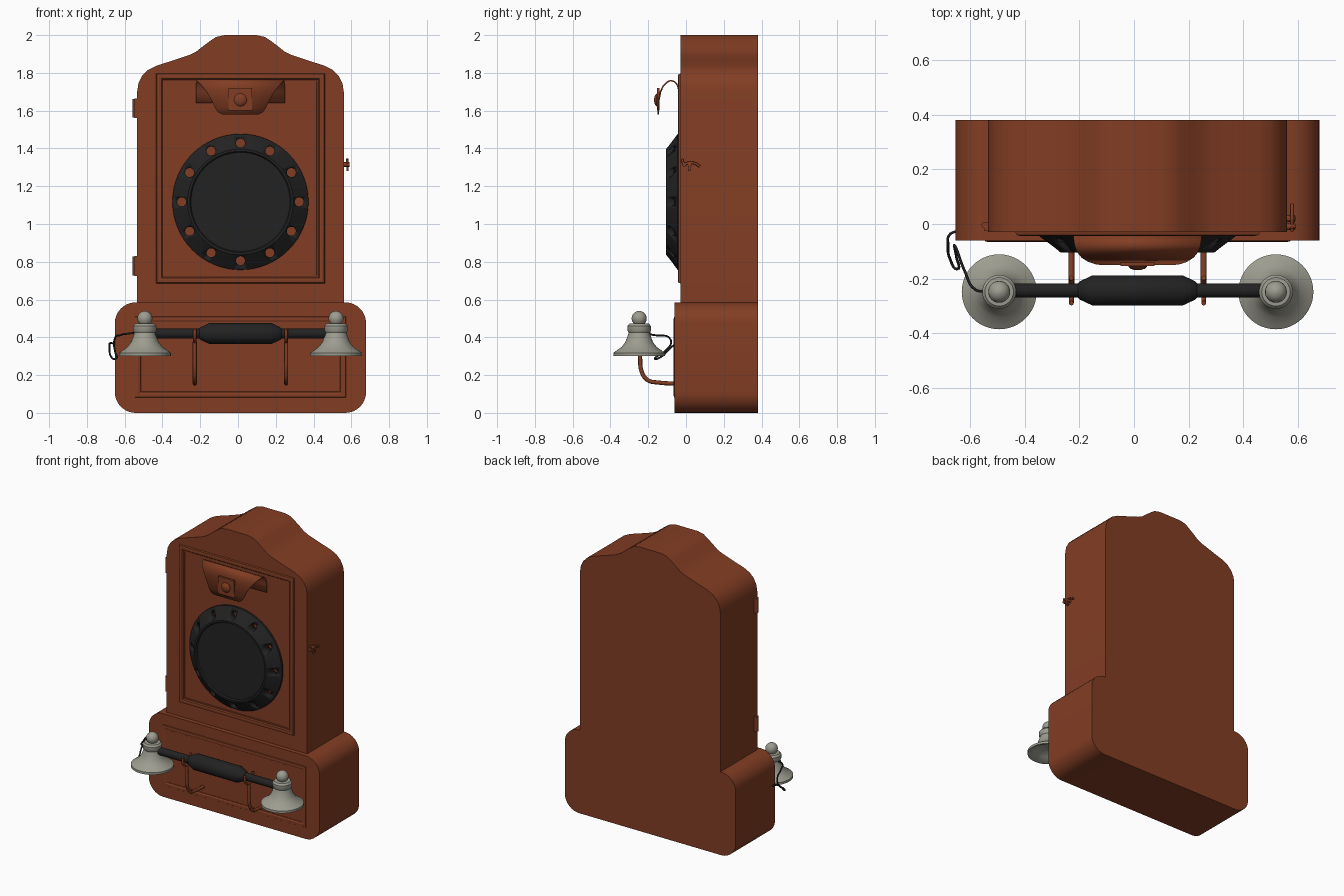
import bpy, bmesh, math
from mathutils import Vector

if "Cube" in bpy.data.objects:
    bpy.data.objects.remove(bpy.data.objects["Cube"])

CX = 0.013  # centre line of the cabinet


def material(name, rgb):
    m = bpy.data.materials.new(name)
    m.diffuse_color = (*rgb, 1)
    m.use_nodes = True
    m.node_tree.nodes["Principled BSDF"].inputs["Base Color"].default_value = m.diffuse_color
    return m


WOOD = material("red brown wood", (0.225, 0.047, 0.017))
BLACK = material("black", (0.016, 0.016, 0.016))
METAL = material("grey metal", (0.34, 0.335, 0.28))


def finish(name, bm, mat, angle=35):
    bmesh.ops.recalc_face_normals(bm, faces=bm.faces)
    me = bpy.data.meshes.new(name)
    bm.to_mesh(me)
    bm.free()
    me.materials.append(mat)
    ob = bpy.data.objects.new(name, me)
    bpy.context.collection.objects.link(ob)
    bpy.ops.object.select_all(action='DESELECT')
    ob.select_set(True)
    bpy.context.view_layer.objects.active = ob
    bpy.ops.object.shade_smooth_by_angle(angle=math.radians(angle))
    return ob


def prism(name, pts, y0, y1, mat):
    """Extrude an x/z outline along y."""
    bm = bmesh.new()
    face = bm.faces.new([bm.verts.new((x, y0, z)) for x, z in pts])
    new = bmesh.ops.extrude_face_region(bm, geom=[face])["geom"]
    bmesh.ops.translate(bm, vec=(0, y1 - y0, 0),
                        verts=[v for v in new if isinstance(v, bmesh.types.BMVert)])
    return finish(name, bm, mat)


def box(name, x0, x1, y0, y1, z0, z1, mat):
    return prism(name, [(x0, z0), (x1, z0), (x1, z1), (x0, z1)], y0, y1, mat)


def lathe(name, profile, centre, axis, mat, n=48, angle=35):
    """Spin (radius, distance) points about an axis through centre."""
    bm = bmesh.new()
    rot = Vector((0, 0, 1)).rotation_difference(Vector(axis)).to_matrix()
    c = Vector(centre)
    rings = []
    for r, h in profile:
        if r == 0:
            rings.append([bm.verts.new(c + rot @ Vector((0, 0, h)))] * n)
        else:
            rings.append([bm.verts.new(c + rot @ Vector((r * math.cos(2 * math.pi * i / n),
                          r * math.sin(2 * math.pi * i / n), h))) for i in range(n)])
    for a, b in zip(rings, rings[1:]):
        for i in range(n):
            j = (i + 1) % n
            bm.faces.new(list(dict.fromkeys((a[i], a[j], b[j], b[i]))))
    return finish(name, bm, mat, angle)


def rod(name, pts, radius, mat):
    """Round bar along a smooth path."""
    cu = bpy.data.curves.new(name, 'CURVE')
    cu.dimensions = '3D'
    cu.bevel_depth = radius
    cu.bevel_resolution = 2
    cu.resolution_u = 6
    cu.use_fill_caps = True
    sp = cu.splines.new('BEZIER')
    sp.bezier_points.add(len(pts) - 1)
    for bp, p in zip(sp.bezier_points, pts):
        bp.co = p
        bp.handle_left_type = bp.handle_right_type = 'AUTO'
    cu.materials.append(mat)
    ob = bpy.data.objects.new(name, cu)
    bpy.context.collection.objects.link(ob)
    return ob


def frame(name, hx, z0, z1, y, steps, mat):
    """Rectangular moulding; steps are (inset, height) pairs."""
    bm = bmesh.new()
    rings = [[bm.verts.new((CX + sx * (hx - i), y - h, z))
              for sx, z in ((-1, z0 + i), (1, z0 + i), (1, z1 - i), (-1, z1 - i))]
             for i, h in steps]
    for a, b in zip(rings, rings[1:]):
        for i in range(4):
            j = (i + 1) % 4
            bm.faces.new((a[i], a[j], b[j], b[i]))
    return finish(name, bm, mat, 20)


# Upper cabinet with a shaped crest
half = [(0.547, 0.57), (0.547, 1.70), (0.54, 1.745), (0.52, 1.785), (0.49, 1.815), (0.445, 1.838),
        (0.36, 1.865), (0.27, 1.895), (0.235, 1.912), (0.20, 1.94), (0.16, 1.97),
        (0.13, 1.99), (0.085, 2.0)]
prism("upper_cabinet", [(CX + x, z) for x, z in half] + [(CX - x, z) for x, z in reversed(half)],
      -0.03, 0.38, WOOD)

# Rounded base box
R, HX, TOP = 0.11, 0.665, 0.585
base = []
for cx, cz, a0 in ((HX - R, R, -90), (HX - R, TOP - R, 0), (-HX + R, TOP - R, 90), (-HX + R, R, 180)):
    for k in range(9):
        a = math.radians(a0 + k * 11.25)
        base.append((CX + cx + R * math.cos(a), cz + R * math.sin(a)))
prism("base_box", base, -0.06, 0.38, WOOD)

# Mouldings on the door and base
steps = [(0, -0.002), (0.004, 0.01), (0.016, 0.013), (0.028, 0.011), (0.034, 0.004), (0.042, 0.004), (0.044, -0.002)]
frame("door_moulding", 0.447, 0.685, 1.797, -0.03, steps, WOOD)
frame("base_moulding", 0.56, 0.08, 0.51, -0.06, [(i * 0.75, h * 0.4) for i, h in steps], WOOD)

# Dial ring pierced by twelve finger holes
ZD = 1.117
dial = lathe("dial_ring", [(0, 0.0), (0.36, 0.0), (0.36, 0.016), (0.28, 0.077), (0.268, 0.077),
             (0.262, 0.068), (0, 0.068)], (CX, -0.028, ZD), (0, -1, 0), BLACK, 64, 25)
bm = bmesh.new()
for i in range(12):
    a = i * math.pi / 6
    c = Vector((CX + 0.311 * math.cos(a), 0, ZD + 0.311 * math.sin(a)))
    ends = [[bm.verts.new(c + Vector((0.024 * math.cos(t * math.pi / 8), y, 0.024 * math.sin(t * math.pi / 8))))
             for t in range(16)] for y in (-0.2, 0.1)]
    bm.faces.new(ends[0])
    bm.faces.new(ends[1])
    for t in range(16):
        u = (t + 1) % 16
        bm.faces.new((ends[0][t], ends[0][u], ends[1][u], ends[1][t]))
cutter = finish("hole_cutter", bm, BLACK)
cutter.hide_render = True
mod = dial.modifiers.new("holes", 'BOOLEAN')
mod.operation = 'DIFFERENCE'
mod.solver = 'EXACT'
mod.object = cutter
bpy.ops.object.select_all(action='DESELECT')
bpy.context.view_layer.objects.active = dial
bpy.ops.object.modifier_apply(modifier="holes")
bpy.data.objects.remove(cutter)

# Curled sheet bracket above the dial: (half width, y, z) along its bend
bend = [(0.235, -0.034, 1.64), (0.235, -0.036, 1.70), (0.235, -0.045, 1.735), (0.233, -0.06, 1.753),
        (0.23, -0.08, 1.76), (0.222, -0.10, 1.752), (0.205, -0.12, 1.732), (0.18, -0.135, 1.70),
        (0.155, -0.143, 1.66), (0.135, -0.146, 1.615), (0.12, -0.146, 1.592), (0.095, -0.146, 1.58)]
bm = bmesh.new()
rows = [[bm.verts.new((CX + s * w, y, z)) for s in (-1, 1)] for w, y, z in bend]
for a, b in zip(rows, rows[1:]):
    bm.faces.new((a[0], a[1], b[1], b[0]))
sheet = finish("curled_bracket", bm, WOOD)
sol = sheet.modifiers.new("thickness", 'SOLIDIFY')
sol.thickness = 0.008
sol.offset = 0
box("bracket_plate", CX - 0.062, CX + 0.062, -0.153, -0.14, 1.60, 1.72, WOOD)
lathe("bracket_knob", [(0.034, 0), (0.034, 0.008), (0.026, 0.016), (0.012, 0.02), (0, 0.021)],
      (CX, -0.148, 1.657), (0, -1, 0), WOOD, 20)

# Handset bar with a thick grip
YB, ZB = -0.243, 0.42
lathe("handset_bar", [(0, -0.48), (0.026, -0.48), (0.026, -0.218), (0.034, -0.21), (0.055, -0.165),
      (0.055, 0.165), (0.034, 0.21), (0.026, 0.218), (0.026, 0.48), (0, 0.48)],
      (CX, YB, ZB), (1, 0, 0), BLACK, 32)

# Bell cups at both ends, hollow underneath
bell = [(0, 0.35), (0.05, 0.345), (0.085, 0.325), (0.125, 0.302), (0.137, 0.302), (0.137, 0.318),
        (0.122, 0.328), (0.092, 0.35), (0.073, 0.375), (0.06, 0.41), (0.056, 0.425), (0.062, 0.435),
        (0.062, 0.46), (0.052, 0.472), (0.03, 0.474)]
bell += [(0.04 * math.cos(math.radians(a)), 0.5 + 0.04 * math.sin(math.radians(a))) for a in range(-40, 81, 20)]
bell.append((0, 0.54))
for side, s in (("left", -1), ("right", 1)):
    lathe(side + "_bell", bell, (CX + s * 0.506, -0.248, 0), (0, 0, 1), METAL)
    # Forked cradle holding the bar
    x = CX + s * 0.242
    rod(side + "_cradle_arm", [(x, -0.05, 0.155), (x, -0.14, 0.16), (x, -0.205, 0.175), (x, -0.235, 0.22),
                               (x, -0.243, 0.30), (x, -0.243, 0.375)], 0.011, WOOD)
    rod(side + "_cradle_fork", [(x, -0.197, 0.445), (x, -0.203, 0.40), (x, -0.243, 0.378),
                                (x, -0.283, 0.40), (x, -0.289, 0.445)], 0.009, WOOD)

# Hinges on the left side
for name, z in (("lower", 0.778), ("upper", 1.613)):
    box(name + "_hinge_plate", -0.548, -0.53, -0.025, 0.005, z - 0.052, z + 0.052, WOOD)
    lathe(name + "_hinge_pin", [(0, -0.05), (0.012, -0.05), (0.012, 0.05), (0, 0.05)],
          (-0.546, -0.004, z), (0, 0, 1), WOOD, 12)

# Hook latch on the right side
rod("latch_hook", [(0.578, 0.072, 1.305), (0.578, 0.05, 1.32), (0.578, 0.02, 1.325), (0.578, -0.01, 1.32),
                   (0.578, -0.022, 1.345)], 0.007, WOOD)
for name, y in (("front", -0.01), ("rear", 0.02)):
    lathe(name + "_latch_post", [(0.012, 0), (0.012, 0.034), (0, 0.036)], (0.555, y, 1.315), (1, 0, 0), WOOD, 12)
box("latch_tab", 0.575, 0.585, 0.01, 0.025, 1.28, 1.315, WOOD)

# Looping cord from the left bell to the base
rod("cord", [(-0.53, -0.245, 0.425), (-0.58, -0.24, 0.42), (-0.62, -0.17, 0.412), (-0.655, -0.08, 0.385),
             (-0.65, -0.12, 0.32), (-0.647, -0.165, 0.288), (-0.672, -0.13, 0.298), (-0.68, -0.075, 0.35),
             (-0.675, -0.04, 0.37), (-0.645, -0.025, 0.36)], 0.005, BLACK)
